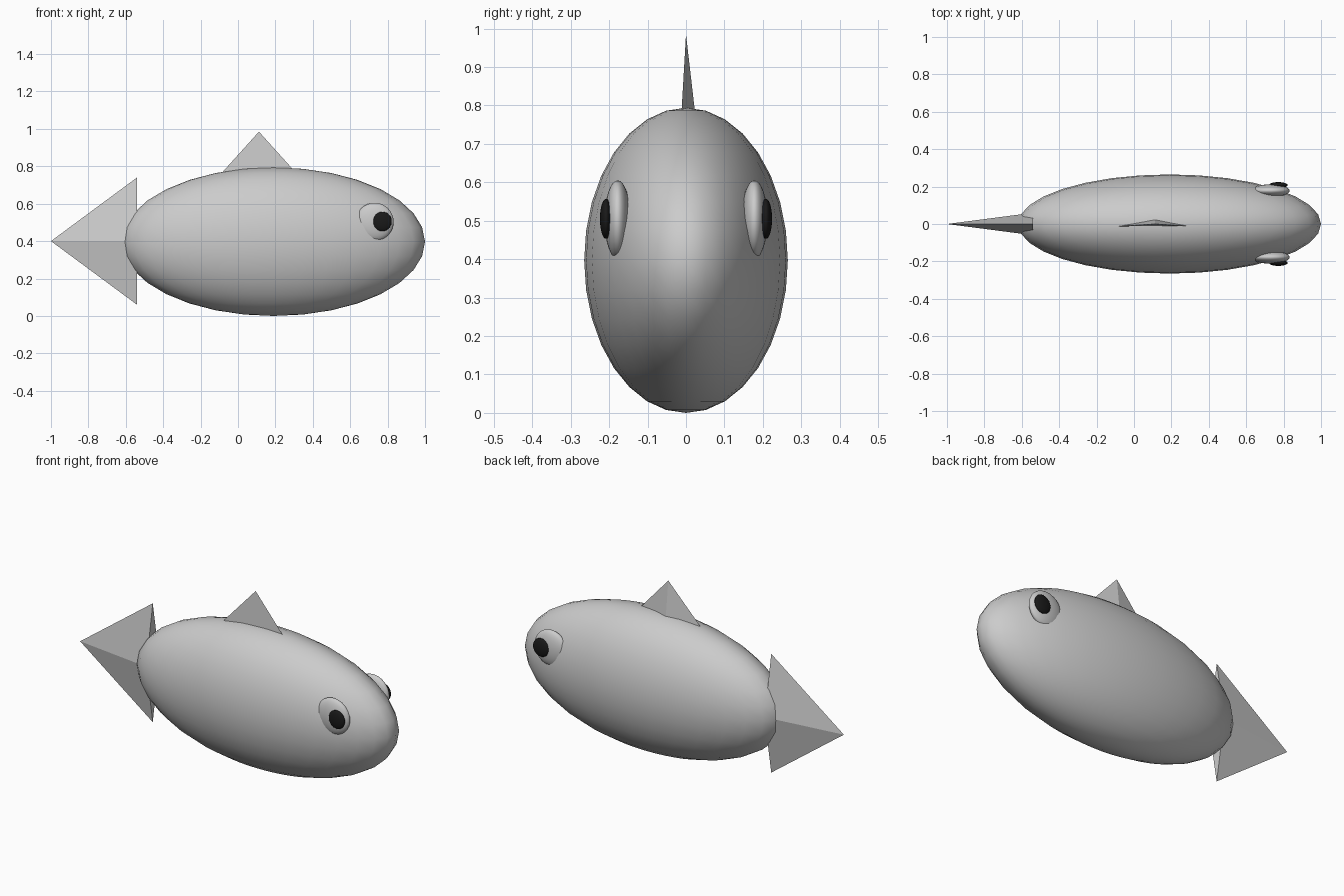
import bpy
from math import radians

if "Cube" in bpy.data.objects:
    bpy.data.objects.remove(bpy.data.objects["Cube"])


def ellipsoid(name, loc, size):
    bpy.ops.mesh.primitive_uv_sphere_add(segments=32, ring_count=16, radius=1, location=loc)
    ob = bpy.context.object
    ob.name = name
    ob.scale = size
    bpy.ops.object.transform_apply(location=False, rotation=False, scale=True)
    bpy.ops.object.shade_smooth()
    return ob


def fin(name, sides, depth, loc, rot, size):
    bpy.ops.mesh.primitive_cone_add(vertices=sides, radius1=1, radius2=0, depth=depth, location=loc)
    ob = bpy.context.object
    ob.name = name
    ob.scale = (size[0], size[1], 1)
    bpy.ops.object.transform_apply(location=False, rotation=False, scale=True)
    ob.rotation_euler = rot
    return ob


black = bpy.data.materials.new("black")
black.diffuse_color = (0.01, 0.01, 0.01, 1)
black.use_nodes = True
black.node_tree.nodes["Principled BSDF"].inputs["Base Color"].default_value = black.diffuse_color

# Body
ellipsoid("body", (0.19, 0, 0.397), (0.81, 0.265, 0.397))

# Tail: four-sided cone pointing backwards
fin("tail_fin", 4, 0.46, (-0.77, 0, 0.4), (0, radians(-90), 0), (0.34, 0.06))

# Dorsal fin: thin three-sided cone, base sunk in the body
fin("dorsal_fin", 3, 0.285, (0.112, 0, 0.8425), (0, 0, 0), (0.297, 0.033))

# Eyes and pupils on both sides
for side, s in (("right", -1), ("left", 1)):
    ellipsoid("eye_" + side, (0.73, s * 0.178, 0.503), (0.102, 0.034, 0.102))
    pupil = ellipsoid("pupil_" + side, (0.772, s * 0.208, 0.505), (0.05, 0.016, 0.052))
    pupil.data.materials.append(black)
